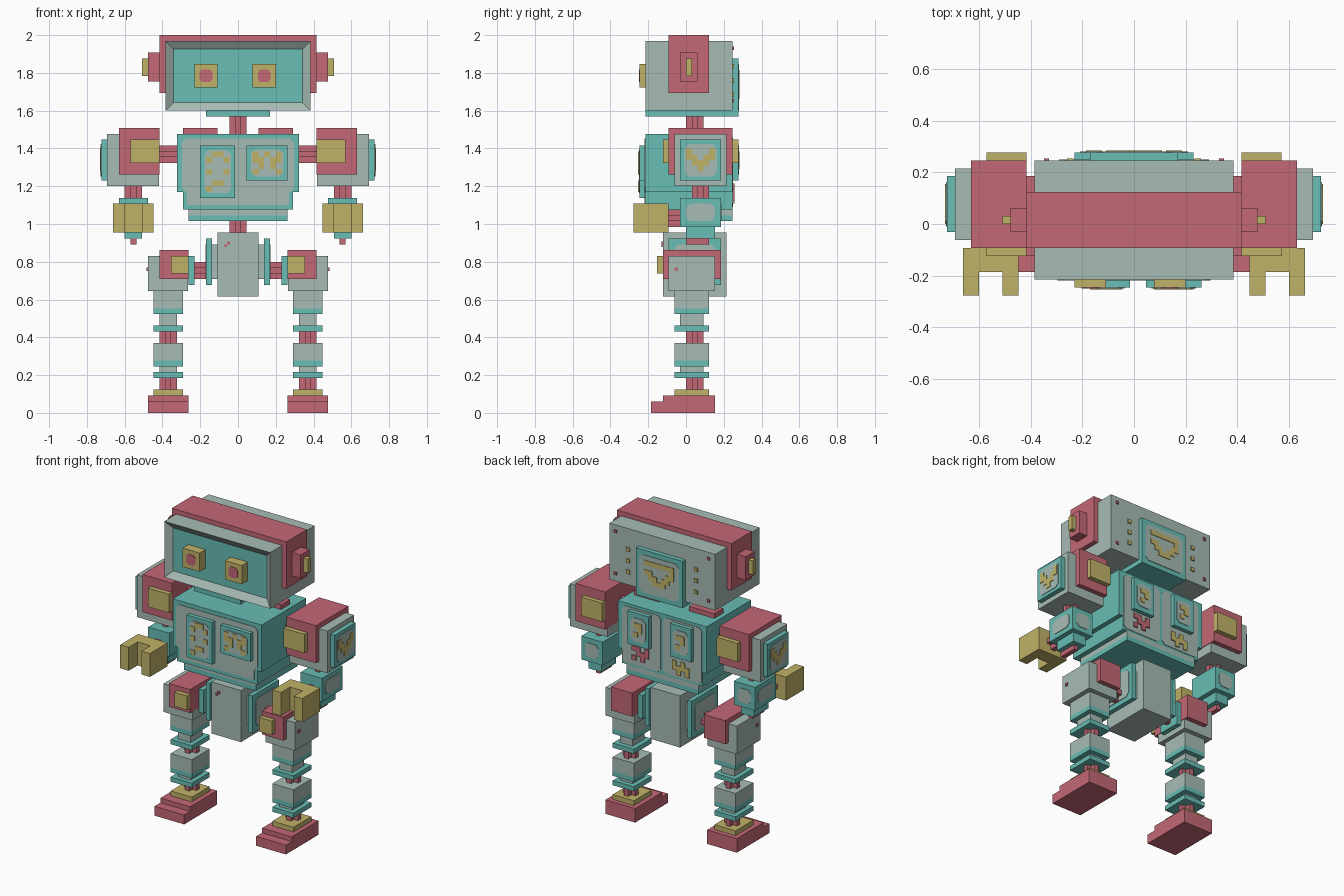
import bpy, bmesh

old = bpy.data.objects.get("Cube")
if old:
    bpy.data.objects.remove(old)

U = 2 / 65          # one block of the design
THIN = 0.12         # painted plate thickness in blocks


def material(name, rgb):
    m = bpy.data.materials.new(name)
    m.use_nodes = True
    m.diffuse_color = (*rgb, 1)
    m.node_tree.nodes["Principled BSDF"].inputs["Base Color"].default_value = (*rgb, 1)
    return m


MATS = {
    "grey": material("pale grey green", (.39, .50, .46)),
    "teal": material("teal", (.14, .51, .46)),
    "red": material("dusty red", (.55, .14, .18)),
    "yellow": material("mustard yellow", (.53, .45, .14)),
}


def finish(bm, name, *colours):
    bmesh.ops.recalc_face_normals(bm, faces=bm.faces)
    bmesh.ops.scale(bm, vec=(U, U, U), verts=bm.verts)
    mesh = bpy.data.meshes.new(name)
    bm.to_mesh(mesh)
    bm.free()
    for c in colours:
        mesh.materials.append(MATS[c])
    ob = bpy.data.objects.new(name, mesh)
    bpy.context.collection.objects.link(ob)
    return ob


def add_block(bm, *spans):
    verts = bmesh.ops.create_cube(bm, size=1)["verts"]
    for v in verts:
        v.co = [(a + b) / 2 + c * (b - a) for c, (a, b) in zip(v.co, spans)]


def flip(span, side):
    return span if side > 0 else (-span[1], -span[0])


def box(name, colour, x, y, z):
    bm = bmesh.new()
    add_block(bm, x, y, z)
    return finish(bm, name, colour)


def rod(name, axis, x, y, z):
    """Joint with a plus-shaped section along the given axis."""
    bm = bmesh.new()
    for slim in range(3):
        if slim != axis:
            spans = [x, y, z]
            a, b = spans[slim]
            spans[slim] = (a + (b - a) / 3, b - (b - a) / 3)
            add_block(bm, *spans)
    return finish(bm, name, "red")


def plate(name, colour, axis, out, at, u, v, cut=.7):
    """Thin painted plate with clipped corners on a face of axis x or y."""
    (a, b), (c, d) = u, v
    ring = [(a + cut, c), (b - cut, c), (b, c + cut), (b, d - cut),
            (b - cut, d), (a + cut, d), (a, d - cut), (a, c + cut)]
    bm = bmesh.new()
    layers = []
    for w in (at, at + out * THIN):
        layers.append([bm.verts.new((p, w, q) if axis == "y" else (w, p, q)) for p, q in ring])
    low, high = layers
    bm.faces.new(low)
    bm.faces.new(high)
    for i in range(len(ring)):
        j = (i + 1) % len(ring)
        bm.faces.new((low[i], low[j], high[j], high[i]))
    return finish(bm, name, colour)


def pixels(name, colour, axis, out, at, u0, top, rows, cell=1):
    """Painted pattern drawn from rows of text, one small plate per mark."""
    bm = bmesh.new()
    w = tuple(sorted((at, at + out * THIN * 2)))
    for r, row in enumerate(rows):
        for k, mark in enumerate(row):
            if mark == "#":
                u = (u0 + k * cell, u0 + (k + 1) * cell)
                v = (top - (r + 1) * cell, top - r * cell)
                add_block(bm, *((u, w, v) if axis == "y" else (w, u, v)))
    return finish(bm, name, colour)


CHEVRON = ["#...#", "##.##", ".###.", "..#.."]

# Head with a recessed face screen
bm = bmesh.new()
add_block(bm, (-12.5, 12.5), (-7, 8), (52, 64))
face = min(bm.faces, key=lambda f: f.calc_center_median().y)
bmesh.ops.inset_region(bm, faces=[face], thickness=2)
face.material_index = 1
bmesh.ops.translate(bm, vec=(0, 1, 0), verts=face.verts)
finish(bm, "head", "grey", "teal")
box("head_band", "red", (-13.5, 13.5), (-3, 4), (55, 65))
box("chin_plate", "teal", (-5.5, 5.5), (-7, 8), (51, 52))
box("head_back_panel", "teal", (-5.5, 5.5), (8, 9), (51, 61))
plate("head_back_inlay", "grey", "y", 1, 9, (-4.7, 4.7), (52, 60))
pixels("head_back_mark", "yellow", "y", 1, 9, -3.5, 59,
       ["#######", "#......", "##...##", ".##.##.", "..###.."])
rod("neck", 2, (-1.5, 1.5), (0, 3), (48, 51))

# Eyes
for name, x in (("right", -5.5), ("left", 4.5)):
    box(name + "_eye", "yellow", (x - 2, x + 2), (-8, -6), (56, 60))
    plate(name + "_pupil", "red", "y", -1, -8, (x - 1.1, x + 1.1), (56.9, 59.1), .5)

# Torso
box("torso", "teal", (-10.5, 10.5), (-7, 8), (38, 48))
box("waist", "teal", (-9.5, 9.5), (-7, 8), (35, 38))
box("waist_lower", "grey", (-8.5, 8.5), (-6, 8), (34, 35))
box("waist_base", "teal", (-8.5, 8.5), (-6, 8), (33, 34))
plate("chest_inlay", "grey", "y", -1, -7, (-9.6, 9.6), (38, 47.2))
plate("belly_inlay", "grey", "y", -1, -7, (-8.8, 8.8), (35.8, 38), .1)
rod("spine", 2, (-1.5, 1.5), (0, 3), (31, 33))

# Chest panels
box("tall_chest_panel", "teal", (-6.5, -.5), (-8, -7), (37, 46))
plate("tall_chest_inlay", "grey", "y", -1, -8, (-5.8, -1.2), (37.8, 45.2))
pixels("tall_chest_marks", "yellow", "y", -1, -8, -5.5, 45,
       [".##.", "#..#", "....", "#..#", "....", ".##.", "#..."])
box("wide_chest_panel", "teal", (1.5, 8.5), (-8, -7), (40, 46))
plate("wide_chest_inlay", "grey", "y", -1, -8, (2.2, 7.8), (40.7, 45.3))
pixels("wide_chest_marks", "yellow", "y", -1, -8, 2.5, 45, ["#.#.#", "##.##", ".#.#.", "#...#"])

# Back repair patches
pixels("back_red_patch", "red", "y", 1, 8.1, 3, 39.5, ["#.##", "###.", ".#.#"])
pixels("back_gear_patch", "yellow", "y", 1, 8.1, -6.5, 39, [".#.#", "####", "#.#."])

# Pelvis
box("pelvis", "grey", (-3.5, 3.5), (-4, 7), (20, 31))
pixels("pelvis_bolt", "red", "y", -1, -4, -2.4, 29.5, [".#", "#."], .5)

for side, tag in ((1, "left_"), (-1, "right_")):
    def part(name, colour, x, y, z):
        return box(tag + name, colour, flip(x, side), y, z)

    def joint(name, axis, x, y, z):
        return rod(tag + name, axis, flip(x, side), y, z)

    def side_plate(name, x, y, z):
        return plate(tag + name, "grey", "x", side, side * x, y, z)

    def end_plate(name, out, at, x, z):
        return plate(tag + name, "grey", "y", out, at, flip(x, side), z)

    # Ears and head back dots
    part("ear", "red", (13.5, 15.5), (-1, 2), (57, 62))
    part("ear_tip", "yellow", (15.5, 16.5), (0, 1), (58, 61))
    pixels(tag + "head_dots", "yellow", "y", 1, 8, side * 8 - .4, 60,
           ["#", ".", ".", "#", ".", ".", "#"], .8)
    for z in (54, 63):
        pixels(tag + "head_bolt", "red", "y", 1, 8, side * 11 - .3, z, ["#"], .6)

    # Torso trim and back panels
    part("collar", "red", (3.5, 9.5), (1, 4), (48, 49))
    end_plate("back_door", 1, 8, (.3, 9.4), (35.4, 47.4))
    part("back_panel", "teal", (2.5, 7.5), (8, 9), (40, 47))
    end_plate("back_panel_inlay", 1, 9, (3.2, 6.8), (41, 46))
    pixels(tag + "back_panel_mark", "yellow", "y", 1, 9, side * 5 - 1, 45, ["##", "#.", ".#"])

    # Shoulder
    joint("shoulder_joint", 0, (10.5, 13.5), (1, 4), (43, 46))
    part("shoulder", "red", (13.5, 20.5), (-3, 8), (41, 49))
    part("shoulder_shell", "grey", (13.6, 22.5), (-2, 7), (39, 48))
    part("shoulder_cap", "teal", (22.5, 23.5), (-1, 6), (40, 47))
    side_plate("shoulder_inlay", 23.5, (-.3, 5.3), (40.7, 46.3))
    pixels(tag + "shoulder_chevron", "yellow", "x", side, side * 23.5, 0, 45.5, CHEVRON)
    part("shoulder_front_pad", "yellow", (13.5, 18.5), (-4, -3), (43, 47))
    part("shoulder_back_pad", "yellow", (13.5, 18.5), (8, 9), (43, 47))

    # Arm and gripper hand
    joint("elbow", 2, (16.5, 19.5), (1, 4), (37, 39))
    part("forearm", "teal", (15.5, 20.5), (-1, 6), (32, 37))
    side_plate("forearm_inlay", 20.5, (0, 5), (33, 36))
    end_plate("forearm_back_inlay", 1, 6, (16.4, 19.6), (33, 36))
    part("forearm_base", "teal", (16.5, 19.5), (0, 5), (30, 32))
    part("forearm_tip", "red", (17.5, 18.5), (0, 4), (29, 30))
    joint("wrist", 1, (16.5, 19.5), (-3, -1), (32, 35))
    part("palm", "yellow", (14.5, 21.5), (-6, -3), (31, 36))
    part("inner_claw", "yellow", (14.5, 16.5), (-9, -6), (31, 36))
    part("outer_claw", "yellow", (19.5, 21.5), (-9, -6), (31, 36))

    # Hip
    part("pelvis_spacer", "grey", (3.5, 4.5), (-2, 5), (23, 29))
    part("pelvis_plate", "teal", (4.5, 5.5), (-3, 6), (22, 30))
    side_plate("pelvis_inlay", 5.5, (-2, 5), (23, 29))
    joint("hip_joint", 0, (5.5, 7.5), (0, 3), (23, 26))
    part("hip_washer", "teal", (7.5, 8.5), (-1, 4), (22, 27))
    part("hip", "red", (8.5, 13.5), (-4, 6), (23, 28))
    part("hip_pad", "yellow", (8.5, 11.5), (-5, -4), (24, 27))
    part("hip_shell", "grey", (8.6, 15.5), (-3, 5), (21, 27))
    pixels(tag + "hip_bolt", "red", "x", side, side * 15.5, -2, 25, ["#"], .6)

    # Leg: two matching segments, each ending in a washer and a joint
    for label, top, long in (("thigh", 21, 3), ("shin", 12, 3)):
        base = top - long
        gap = 2 if label == "thigh" else 1
        part(label, "grey", (9.5, 14.5), (-2, 4), (base, top))
        part(label + "_stripe", "teal", (9.5, 14.5), (-2, 4), (base - 1, base))
        part(label + "_neck", "grey", (10.5, 13.5), (-1, 3), (base - 1 - gap, base - 1))
        part(label + "_washer", "teal", (9.5, 14.5), (-2, 4), (base - 2 - gap, base - 1 - gap))
        joint(label + "_joint", 2, (10.5, 13.5), (0, 3), (base - 4 - gap, base - 2 - gap))

    # Foot
    part("ankle_plate", "yellow", (9.5, 14.5), (-2, 4), (3, 4))
    part("foot", "red", (8.5, 15.5), (-4, 5), (0, 3))
    part("toe", "red", (8.5, 15.5), (-6, -4), (0, 2))
